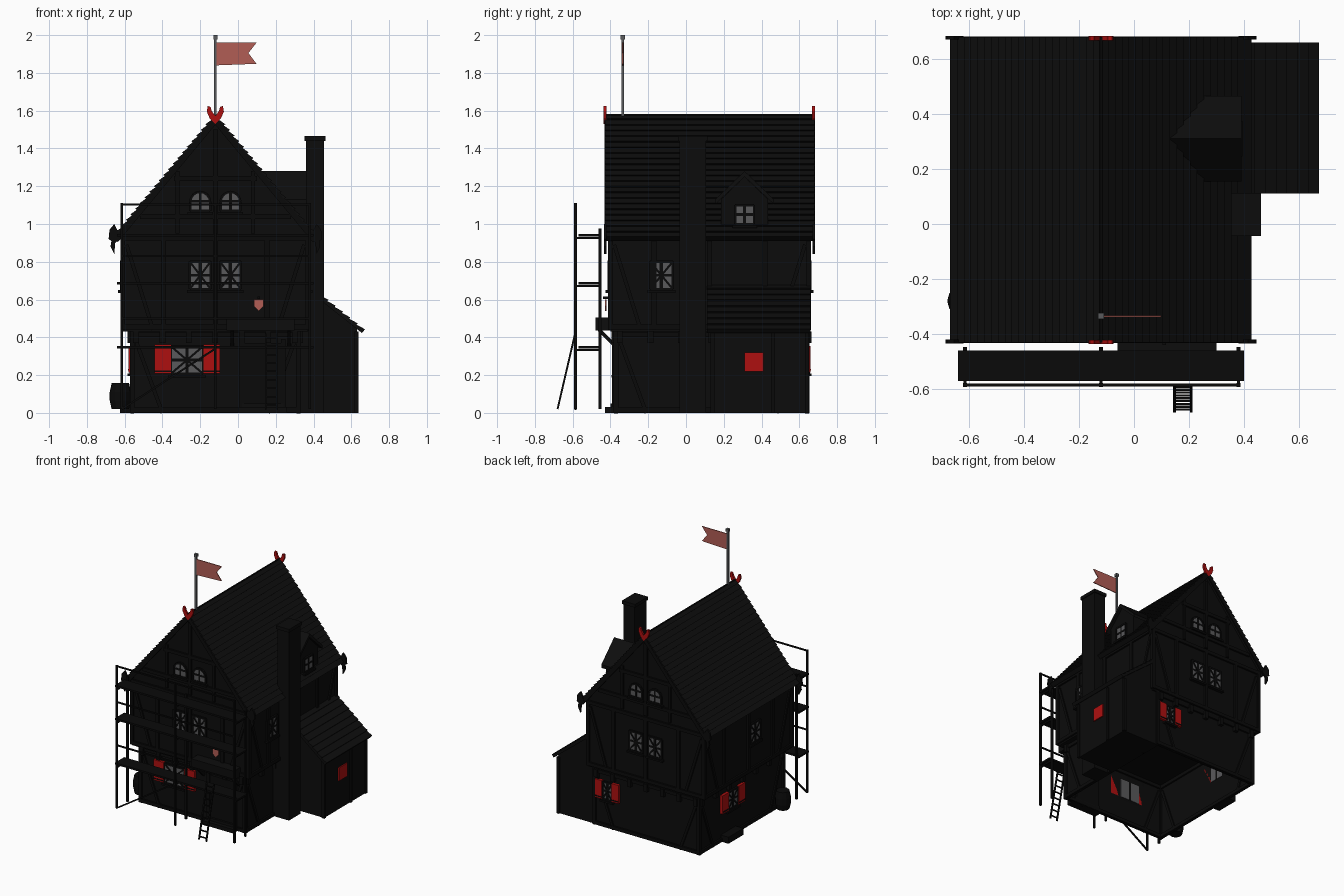
import bpy, bmesh, math
from mathutils import Matrix, Vector

cube = bpy.data.objects.get("Cube")
if cube:
    bpy.data.objects.remove(cube)


def material(name, *rgb):
    m = bpy.data.materials.new(name)
    m.use_nodes = True
    m.diffuse_color = (*rgb, 1)
    m.node_tree.nodes["Principled BSDF"].inputs["Base Color"].default_value = (*rgb, 1)
    return m


TIMBER = material("dark timber", .003, .003, .003)
WALL = material("dark plaster", .0035, .0035, .0035)
ROOF = material("dark roof tile", .004, .004, .004)
GLASS = material("grey glass", .1, .1, .105)
METAL = material("grey metal", .1, .105, .11)
RED = material("red paint", .42, .005, .005)
CLOTH = material("faded red cloth", .44, .11, .09)
ID = Matrix.Identity(4)


def finish(name, bm, mat, M=ID):
    bm.transform(M)
    bmesh.ops.recalc_face_normals(bm, faces=bm.faces[:])
    me = bpy.data.meshes.new(name)
    bm.to_mesh(me)
    bm.free()
    me.materials.append(mat)
    ob = bpy.data.objects.new(name, me)
    bpy.context.collection.objects.link(ob)
    return ob


def box(name, lo, hi, mat, M=ID, open_bottom=False):
    bm = bmesh.new()
    lo, hi = Vector(lo), Vector(hi)
    bmesh.ops.create_cube(bm, size=1, matrix=Matrix.Translation((lo + hi) / 2) @ Matrix.Diagonal((*(hi - lo), 1)))
    if open_bottom:
        low = min(bm.faces, key=lambda f: f.calc_center_median().z)
        bmesh.ops.delete(bm, geom=[low], context="FACES_ONLY")
    return finish(name, bm, mat, M)


def beam(name, a, b, w, mat=TIMBER, M=ID):
    a, b = Vector(a), Vector(b)
    bm = bmesh.new()
    place = Matrix.Translation((a + b) / 2) @ (b - a).to_track_quat("Z", "Y").to_matrix().to_4x4()
    bmesh.ops.create_cube(bm, size=1, matrix=place @ Matrix.Diagonal((w, w, (b - a).length, 1)))
    return finish(name, bm, mat, M)


def prism(name, pts, y0, y1, mat, M=ID):
    """Extrude an x-z outline along y."""
    bm = bmesh.new()
    face = bm.faces.new([bm.verts.new((x, y0, z)) for x, z in pts])
    new = bmesh.ops.extrude_face_region(bm, geom=[face])["geom"]
    bmesh.ops.translate(bm, vec=(0, y1 - y0, 0), verts=[v for v in new if isinstance(v, bmesh.types.BMVert)])
    return finish(name, bm, mat, M)


def tiles(name, top, eave, y0, y1, rows, thick):
    """Sloping roof slab with overlapping tile courses."""
    a, b = Vector(top), Vector(eave)
    n = Vector((-(b - a).y, (b - a).x)).normalized()
    n = n if n.y > 0 else -n
    pts = []
    for i in range(rows):
        pts += [a.lerp(b, i / rows) - n * .006, a.lerp(b, (i + 1) / rows) + n * .004]
    pts += [b - n * thick, a - Vector((0, thick * 1.5))]
    prism(name, pts, y0, y1, ROOF)


def wall(x, y, deg):
    """Local frame: x along the wall, -y outwards."""
    return Matrix.Translation((x, y, 0)) @ Matrix.Rotation(math.radians(deg), 4, "Z")


def window(M, u, z, w, h, shutter=0, arched=False, lattice=True):
    l, r, b, t = u - w / 2, u + w / 2, z - h / 2, z + h / 2
    outline = [(l, b), (r, b), (r, t), (l, t)]
    if arched:
        arc = [i * math.pi / 8 for i in range(9)]
        outline = [(l, b), (r, b)] + [(u + w / 2 * math.cos(k), t - w / 2 + w / 2 * math.sin(k)) for k in arc]
    prism("window_glass", outline, -.011, .003, GLASS, M)
    for p, q in zip(outline, outline[1:] + outline[:1]):
        beam("window_frame", (p[0], -.009, p[1]), (q[0], -.009, q[1]), .013, TIMBER, M)
    beam("window_mullion", (u, -.005, b), (u, -.005, t), .018 if lattice else .014, TIMBER, M)
    beam("window_transom", (l, -.006, z), (r, -.006, z), .014, TIMBER, M)
    if lattice:
        for s in (-1, 1):
            beam("window_lattice", (l, -.01, z - s * h / 2), (r, -.01, z + s * h / 2), .011, TIMBER, M)
    box("window_sill", (l - .015, -.025, b - .02), (r + .015, 0, b - .006), TIMBER, M)
    if shutter:
        for s in (-1, 1):
            x0, x1 = sorted((u + s * w / 2, u + s * (w / 2 + shutter)))
            box("shutter", (x0 + .003, -.02, b), (x1, 0, t + .01), RED, M)
            box("shutter_strap", (x0 + .003, -.023, b + .01), (x1, -.018, b + .018), TIMBER, M)


def framing(M, u0, u1, z0, z1, posts):
    for z in (z0 + .015, z1 - .015):
        beam("wall_rail", (u0, 0, z), (u1, 0, z), .026, TIMBER, M)
    for f in posts:
        x = u0 + f * (u1 - u0)
        beam("wall_post", (x, 0, z0), (x, 0, z1), .026, TIMBER, M)
    for x, s in ((u0, 1), (u1, -1)):
        beam("wall_brace", (x + s * .16, 0, z0), (x + s * .02, 0, z1 - .05), .02, TIMBER, M)


CX = -.12
SHIFT = Matrix.Translation((CX, 0, 0))

# Ground floor and overhanging upper floor with gables
box("ground_floor", (-.56, -.37, 0), (.32, .64, .45), WALL, open_bottom=True)
prism("upper_floor", [(-.49, .43), (.49, .43), (.49, .95), (0, 1.545), (-.49, .95)], -.4, .65, WALL, SHIFT)

# Timber framing on all walls
lower = [wall(CX, -.37, 0), wall(CX, .64, 180), wall(.32, .135, 90), wall(-.56, .135, -90)]
upper = [wall(CX, -.4, 0), wall(CX, .65, 180), wall(.37, .125, 90), wall(-.61, .125, -90)]
for i in range(4):
    hl, hu = (.44, .49) if i < 2 else (.505, .525)
    framing(lower[i], -hl, hl, 0, .43, (0, 1))
    framing(upper[i], -hu, hu, .44, .94, (0, .22, .5, .78, 1))
    for k in range(7):
        x = (k / 3 - 1) * (hl - .02)
        box("floor_corbel", (x - .015, -.025, .37), (x + .015, 0, .43), TIMBER, lower[i])
for M in upper[:2]:
    beam("gable_tie", (-.4, 0, 1.04), (.4, 0, 1.04), .026, TIMBER, M)
    beam("gable_collar", (-.22, 0, 1.24), (.22, 0, 1.24), .026, TIMBER, M)
    beam("gable_post", (0, 0, .95), (0, 0, 1.5), .026, TIMBER, M)
    for s in (-1, 1):
        beam("gable_stud", (s * .2, 0, .95), (s * .2, 0, 1.28), .022, TIMBER, M)
        window(M, s * .08, 1.12, .105, .1, arched=True, lattice=False)
        window(M, s * .08, .728, .11, .145)

# Remaining windows
window(lower[0], -.15, .28, .17, .145, shutter=.09)
window(lower[1], -.33, .28, .08, .13, shutter=.06)
window(lower[3], -.115, .28, .12, .13, shutter=.08)
window(upper[3], .075, .728, .12, .145)
window(upper[2], -.255, .728, .12, .145)

# Main roof, barge boards, eave horns and red finials
for s in (-1, 1):
    tiles("main_roof", (CX, 1.585), (CX + s * .545, .93), -.43, .68, 22, .03)
    for y in (-.432, .672):
        prism("barge_board", [(0, 1.57), (s * .545, .915), (s * .515, .905), (0, 1.525)], y, y + .01, TIMBER, SHIFT)
        horn = [(.5, .93), (.53, .9), (.535, .84), (.555, .88), (.55, .91), (.565, .92), (.56, .97), (.535, 1.0)]
        prism("eave_horn", [(s * x, z) for x, z in horn], y - .002, y + .012, TIMBER, SHIFT)
        half = [(0, 1.53), (.03, 1.56), (.045, 1.595), (.04, 1.625), (.025, 1.62), (.02, 1.6), (0, 1.57)]
        prism("ridge_finial", [(s * x, z) for x, z in half], y - .004, y + .011, RED, SHIFT)

# Dormer
DORMER = wall(0, .31, 90)
prism("dormer_wall", [(-.125, .88), (.125, .88), (.125, 1.13), (0, 1.25), (-.125, 1.13)], -.37, -.12, WALL, DORMER)
prism("dormer_roof", [(0, 1.28), (.155, 1.13), (.155, 1.105), (0, 1.25), (-.155, 1.105), (-.155, 1.13)],
      -.39, -.12, ROOF, DORMER)
window(wall(.37, .31, 90), 0, 1.05, .1, .1, lattice=False)

# Chimney
box("chimney", (.31, -.035, 0), (.455, .105, .55), WALL)
box("chimney_stack", (.36, -.035, .55), (.455, .105, 1.45), WALL)
box("chimney_cap", (.352, -.043, 1.44), (.462, .113, 1.465), WALL)

# Lean-to
prism("lean_to_wall", [(.31, 0), (.63, 0), (.63, .45), (.37, .65), (.31, .65)], .14, .64, WALL)
tiles("lean_to_roof", (.36, .69), (.67, .44), .11, .66, 8, .022)
box("lean_to_shutter", (.31, -.009, .22), (.41, 0, .32), RED, wall(.63, 0, 90) @ Matrix.Translation((.05 - .05, 0, 0)))
for y in (.14, .39 + .07, .64):
    beam("lean_to_post", (.628, y, 0), (.628, y, .43), .022)

# Door, steps, canopy and shield sign
box("door", (.03, -.385, .04), (.23, -.36, .37), TIMBER)
for x in (.02, .24):
    beam("door_jamb", (x, -.38, 0), (x, -.38, .39), .025)
box("lower_step", (.0, -.43, 0), (.26, -.36, .03), WALL)
box("upper_step", (.02, -.4, .03), (.24, -.36, .05), WALL)
box("canopy", (-.06, -.48, .435), (.3, -.38, .505), ROOF)
for x in (-.03, .27):
    beam("canopy_bracket", (x, -.46, .44), (x, -.37, .35), .018)
prism("shield_sign", [(.085, .6), (.135, .6), (.135, .565), (.11, .54), (.085, .565)], -.43, -.422, CLOTH)
beam("sign_arm", (.11, -.4, .61), (.11, -.44, .61), .012)

# Bench and barrel on the side wall
box("side_bench", (-.625, .2, 0), (-.56, .38, .05), TIMBER)
bm = bmesh.new()
ring = [bm.verts.new((r, 0, z)) for r, z in ((0, .02), (.046, .02), (.056, .065), (.056, .11), (.046, .158), (0, .158))]
edges = [bm.edges.new(p) for p in zip(ring, ring[1:])]
bmesh.ops.spin(bm, geom=ring + edges, axis=(0, 0, 1), cent=(0, 0, 0), angle=2 * math.pi, steps=12)
bmesh.ops.remove_doubles(bm, verts=bm.verts[:], dist=.0005)
finish("barrel", bm, TIMBER, Matrix.Translation((-.623, -.28, 0)))

# Scaffold: posts, decks, rails and brace
for x in (-.615, CX, .38):
    beam("scaffold_outer_post", (x, -.585, .02), (x, -.585, 1.11), .014)
    beam("scaffold_inner_post", (x, -.455, .02), (x, -.455, .975), .014)
    for z in (.332, .672, .925):
        beam("scaffold_tie", (x, -.59, z), (x, -.45, z), .011)
for z in (.347, .687, .94):
    box("scaffold_deck", (-.64, -.57, z - .007), (.4, -.46, z + .007), TIMBER)
for z in (.5, .83, 1.104):
    beam("scaffold_rail", (-.62, -.585, z), (.385, -.585, z), .01)
beam("scaffold_brace", (-.615, -.585, .02), (CX, -.585, .34), .01)

# Ladder
for x in (.147, .208):
    beam("ladder_rail", (x, -.68, .02), (x, -.587, .42), .01)
for i in range(9):
    t = (i + .5) / 9
    beam("ladder_rung", (.147, -.68 + .093 * t, .02 + .4 * t), (.208, -.68 + .093 * t, .02 + .4 * t), .008)

# Flagpole and swallow-tailed flag
beam("flagpole", (CX, -.335, 1.56), (CX, -.335, 1.99), .014, METAL)
box("flagpole_knob", (CX - .011, -.346, 1.978), (CX + .011, -.324, 2), METAL)
prism("flag", [(-.113, 1.84), (.098, 1.848), (.055, 1.905), (.098, 1.96), (-.113, 1.96)], -.338, -.332, CLOTH)
